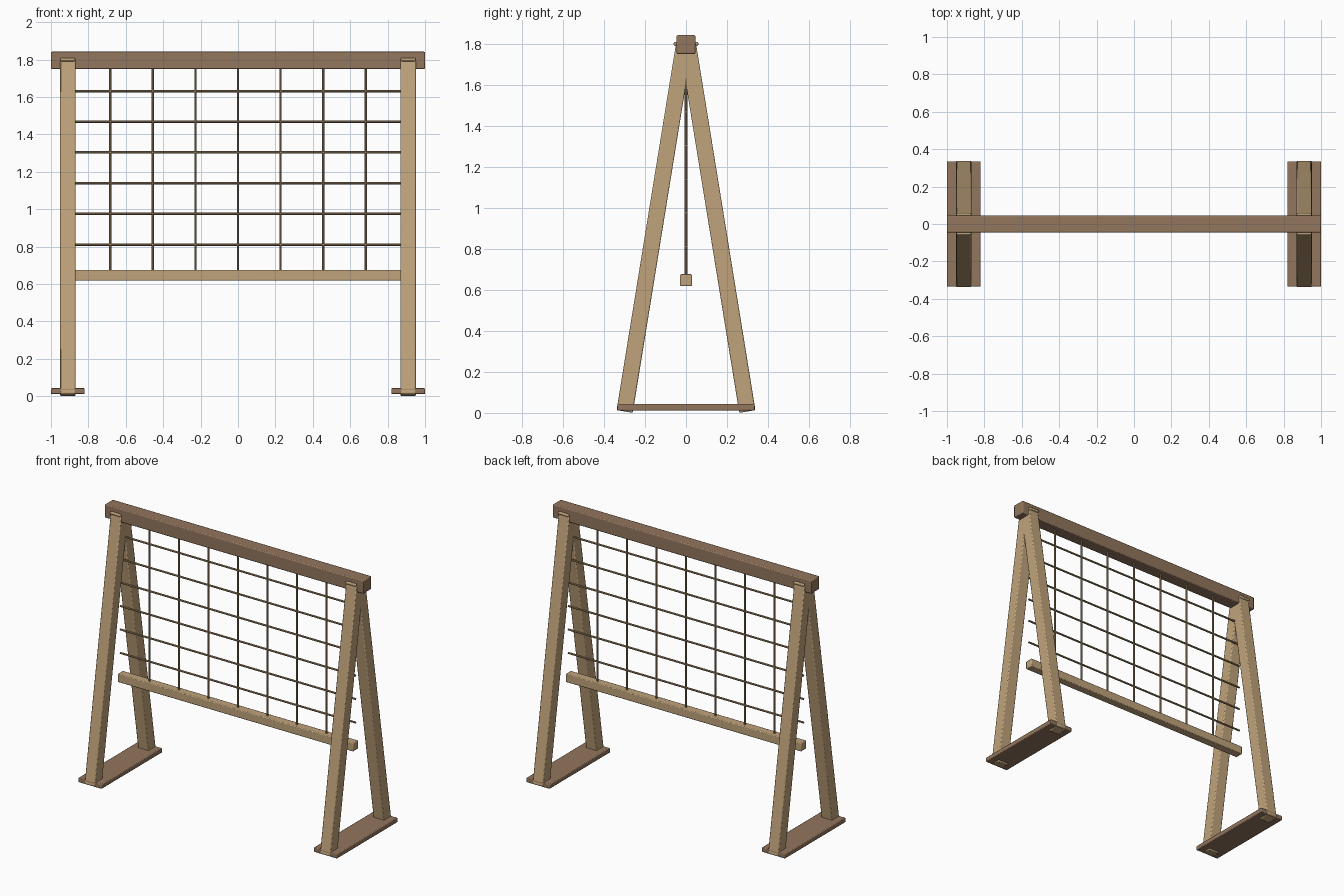
import bpy
from math import atan2
from mathutils import Vector

cube = bpy.data.objects.get("Cube")
if cube:
    bpy.data.objects.remove(cube)


def material(name, colour):
    m = bpy.data.materials.new(name)
    m.use_nodes = True
    m.diffuse_color = (*colour, 1)
    m.node_tree.nodes["Principled BSDF"].inputs["Base Color"].default_value = (*colour, 1)
    return m


light_wood = material("light_wood", (0.53, 0.37, 0.20))
dark_wood = material("dark_wood", (0.29, 0.18, 0.11))
rope = material("rope", (0.36, 0.25, 0.13))


def finish(ob, name, mat):
    ob.name = name
    ob.data.materials.append(mat)
    bpy.ops.object.shade_smooth_by_angle(angle=0.6)
    return ob


def block(name, centre, size, mat, bevel=0.006, tilt=0):
    bpy.ops.mesh.primitive_cube_add(size=1, location=centre, rotation=(tilt, 0, 0))
    ob = bpy.context.object
    ob.scale = size
    bpy.ops.object.transform_apply(location=False, rotation=False, scale=True)
    mod = ob.modifiers.new("Soft edges", 'BEVEL')
    mod.width = bevel
    mod.segments = 2
    return finish(ob, name, mat)


def rod(name, a, b, radius, mat):
    a, b = Vector(a), Vector(b)
    bpy.ops.mesh.primitive_cylinder_add(vertices=10, radius=radius, depth=(b - a).length,
                                        location=(a + b) / 2)
    ob = bpy.context.object
    ob.rotation_euler = (b - a).to_track_quat('Z', 'Y').to_euler()
    return finish(ob, name, mat)


# Top beam and lower bar
block("top_beam", (0, 0, 1.796), (2, 0.092, 0.092), dark_wood)
block("lower_bar", (0, 0, 0.647), (1.82, 0.058, 0.058), light_wood, 0.005)

# End frames: a foot plate with two leaning legs
for side, x in (("right", -0.91), ("left", 0.91)):
    block(side + "_foot", (x, 0, 0.027), (0.18, 0.67, 0.032), dark_wood, 0.005)
    for end, s in (("front", -1), ("back", 1)):
        bottom, top = Vector((x, s * 0.299, 0.007)), Vector((x, s * 0.009, 1.796))
        axis = top - bottom
        block(f"{side}_{end}_leg", (top + bottom) / 2, (0.082, 0.08, axis.length),
              light_wood, 0.006, atan2(-axis.y, axis.z))
        block(f"{side}_{end}_leg_cap", (x, s * 0.05, 1.8), (0.08, 0.02, 0.018),
              light_wood, 0.006)

# Climbing net
low, high, half = 0.647, 1.796, 0.91
for i in range(1, 8):
    x = -half + i * half / 4
    rod(f"upright_rope_{i}", (x, 0, low), (x, 0, high), 0.0065, rope)
for i in range(1, 7):
    z = low + i * (high - low) / 7
    rod(f"cross_rope_{i}", (-half, 0, z), (half, 0, z), 0.0065, rope)
